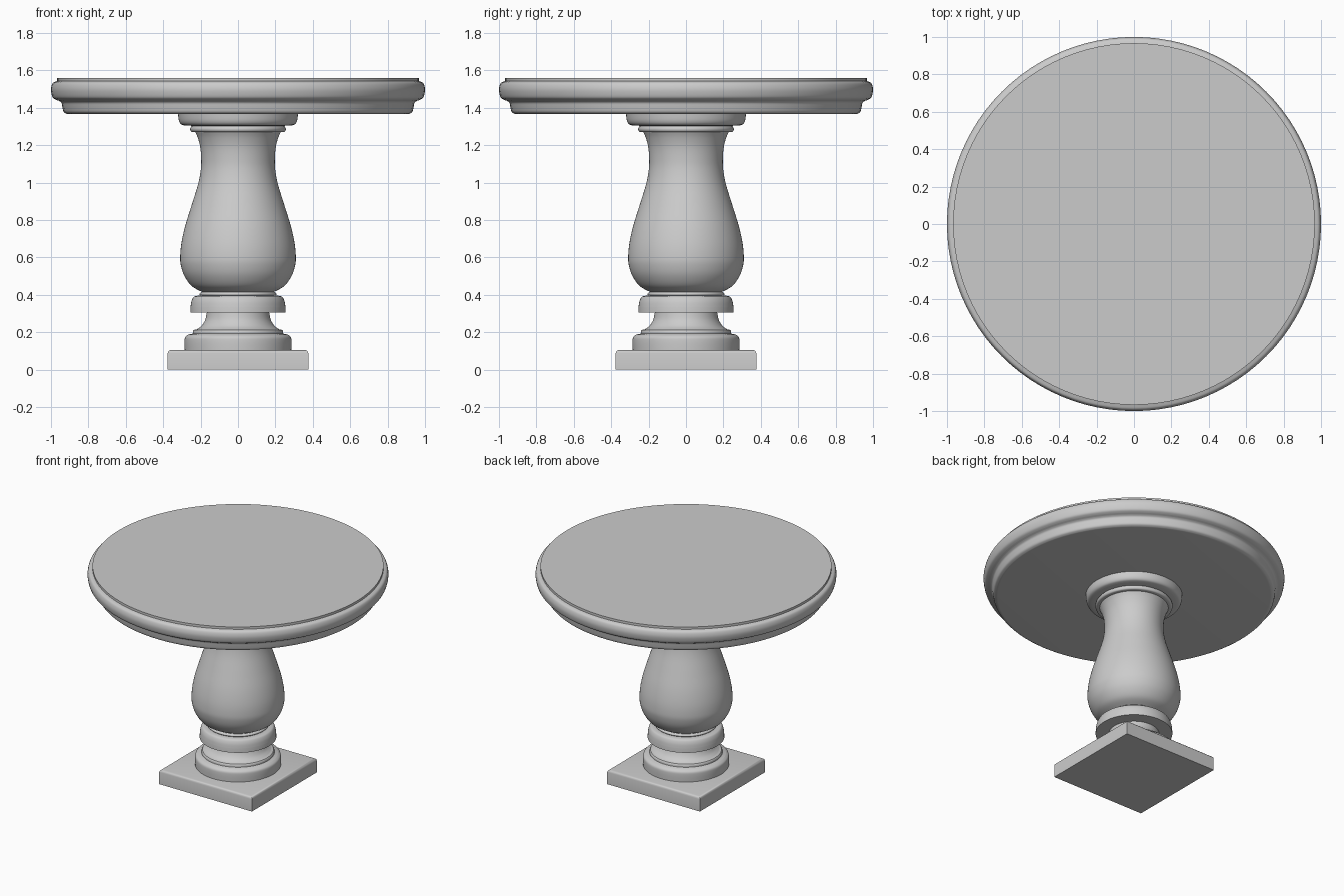
import bpy, bmesh, math

if "Cube" in bpy.data.objects:
    bpy.data.objects.remove(bpy.data.objects["Cube"])


def spline(pts, n=6):
    """Catmull-Rom smoothing through (radius, z) points."""
    p = [pts[0]] + pts + [pts[-1]]
    out = []
    for i in range(1, len(p) - 2):
        a, b, c, d = p[i - 1:i + 3]
        for k in range(n):
            t = k / n
            out.append(tuple(0.5 * (2 * b[j] + (c[j] - a[j]) * t
                       + (2 * a[j] - 5 * b[j] + 4 * c[j] - d[j]) * t * t
                       + (3 * b[j] - a[j] - 3 * c[j] + d[j]) * t ** 3) for j in (0, 1)))
    return out + [pts[-1]]


def finish(name, bm, angle=35):
    bmesh.ops.recalc_face_normals(bm, faces=bm.faces)
    me = bpy.data.meshes.new(name)
    bm.to_mesh(me)
    bm.free()
    ob = bpy.data.objects.new(name, me)
    bpy.context.collection.objects.link(ob)
    bpy.ops.object.select_all(action='DESELECT')
    ob.select_set(True)
    bpy.context.view_layer.objects.active = ob
    bpy.ops.object.shade_smooth_by_angle(angle=math.radians(angle))
    return ob


def lathe(name, profile, seg=96):
    """Revolve a bottom-to-top profile around z and cap both ends."""
    bm = bmesh.new()
    rings = []
    for r, z in profile:
        rings.append([bm.verts.new((r * math.cos(2 * math.pi * i / seg),
                                    r * math.sin(2 * math.pi * i / seg), z)) for i in range(seg)])
    for lo, hi in zip(rings, rings[1:]):
        for i in range(seg):
            j = (i + 1) % seg
            bm.faces.new((lo[i], lo[j], hi[j], hi[i]))
    bm.faces.new(rings[0][::-1])
    bm.faces.new(rings[-1])
    return finish(name, bm)


# Square plinth with softened edges and a chamfered top
bm = bmesh.new()
bmesh.ops.create_cube(bm, size=1)
for v in bm.verts:
    v.co = (v.co.x * 0.752, v.co.y * 0.752, (v.co.z + 0.5) * 0.105)
top_edges = [e for e in bm.edges if all(v.co.z > 0.1 for v in e.verts)]
bmesh.ops.bevel(bm, geom=top_edges, offset=0.017, segments=3, profile=0.5, affect='EDGES')
finish("plinth", bm)

# Base moulding with cove
lathe("base_moulding",
      spline([(0.285, 0.10), (0.286, 0.15), (0.282, 0.175), (0.265, 0.189)])
      + [(0.245, 0.191)]
      + spline([(0.242, 0.193), (0.241, 0.205), (0.236, 0.213)], 3)
      + spline([(0.220, 0.216), (0.195, 0.235), (0.175, 0.268), (0.166, 0.31)]))

# Collar and thin ring beneath the vase
lathe("collar", [(0.255, 0.305)]
      + spline([(0.254, 0.335), (0.249, 0.365), (0.238, 0.388), (0.222, 0.395)])
      + [(0.205, 0.396)])
lathe("lower_ring", spline([(0.195, 0.393), (0.205, 0.400), (0.205, 0.408), (0.195, 0.416)], 4))

# Turned vase column
lathe("vase_column", spline([
    (0.190, 0.415), (0.247, 0.447), (0.287, 0.502), (0.306, 0.56), (0.309, 0.61),
    (0.302, 0.68), (0.282, 0.77), (0.248, 0.88), (0.214, 0.99), (0.199, 1.07),
    (0.197, 1.13), (0.202, 1.19), (0.215, 1.24), (0.229, 1.272)], 5))

# Upper ring and capital
lathe("upper_ring", spline([(0.235, 1.270), (0.250, 1.273), (0.256, 1.286),
                            (0.250, 1.300), (0.240, 1.303)], 4) + [(0.240, 1.31)])
lathe("capital", [(0.240, 1.304)]
      + spline([(0.282, 1.305), (0.304, 1.312), (0.316, 1.332), (0.321, 1.368)]))

# Table top: under-moulding, rounded rim, raised surface
lathe("table_top", [(0.905, 1.366)]
      + spline([(0.915, 1.367), (0.932, 1.378), (0.939, 1.405), (0.944, 1.427), (0.958, 1.438)], 4)
      + spline([(0.970, 1.441), (0.990, 1.455), (0.999, 1.485), (0.999, 1.510),
                (0.990, 1.533), (0.970, 1.542)], 5)
      + [(0.967, 1.543), (0.967, 1.560)])
